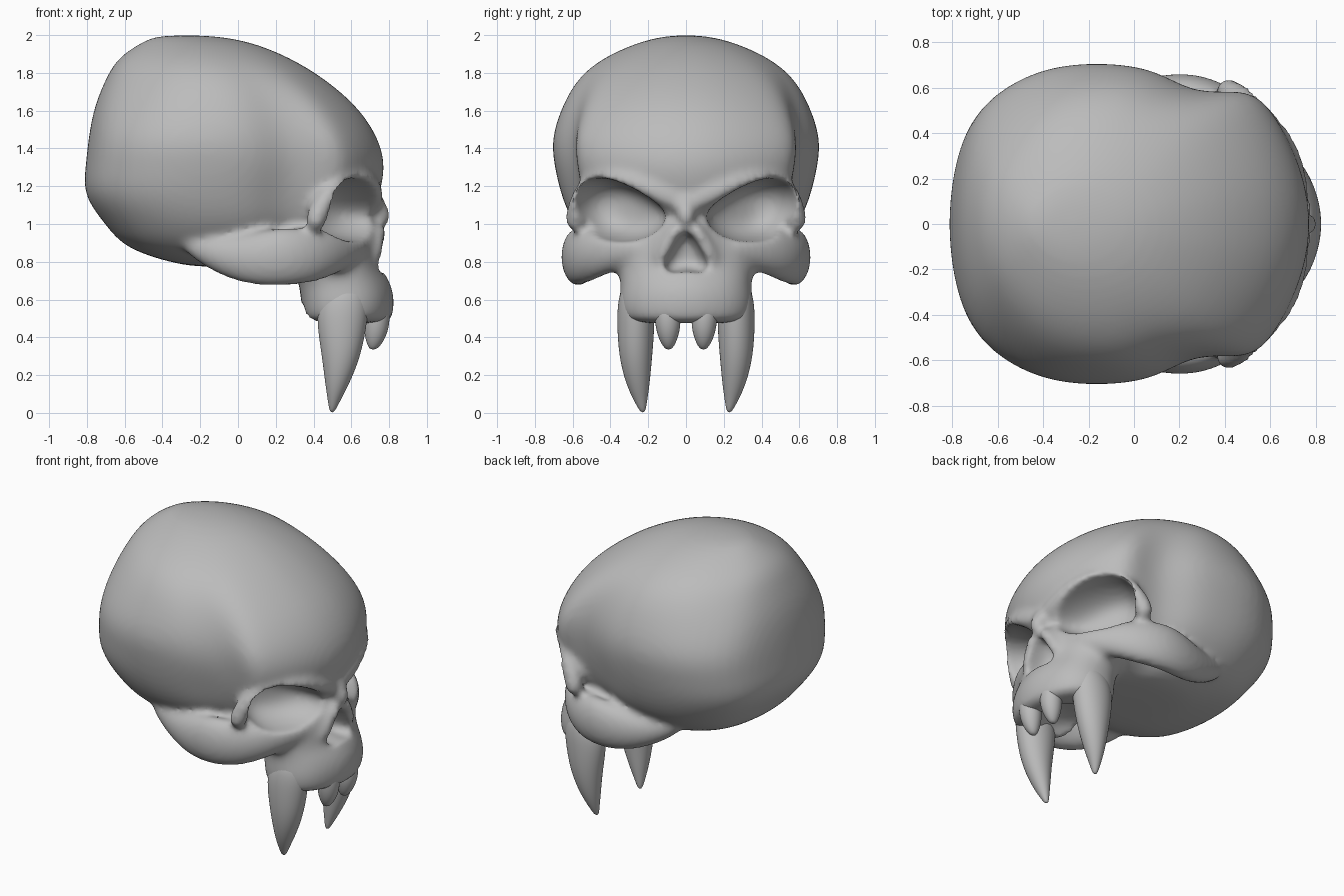
import bpy, bmesh, math
from mathutils import Vector

if "Cube" in bpy.data.objects:
    bpy.data.objects.remove(bpy.data.objects["Cube"])

bone = bpy.data.materials.new("bone_grey")
bone.diffuse_color = (0.5, 0.5, 0.5, 1)
bone.use_nodes = True
bone.node_tree.nodes["Principled BSDF"].inputs["Base Color"].default_value = bone.diffuse_color
UP = Vector((0, 0, 1))
ELLIPSE = [(math.cos(i * math.pi / 6), math.sin(i * math.pi / 6)) for i in range(12)]


def loft(name, rings, subdiv=2):
    """Skin closed rings of equal length, cap both ends and smooth."""
    bm = bmesh.new()
    vs = [[bm.verts.new(p) for p in r] for r in rings]
    n = len(vs[0])
    for a, b in zip(vs, vs[1:]):
        for i in range(n):
            bm.faces.new((a[i], a[(i + 1) % n], b[(i + 1) % n], b[i]))
    bm.faces.new(vs[0])
    bm.faces.new(vs[-1])
    bmesh.ops.recalc_face_normals(bm, faces=bm.faces)
    me = bpy.data.meshes.new(name)
    bm.to_mesh(me)
    bm.free()
    ob = bpy.data.objects.new(name, me)
    bpy.context.collection.objects.link(ob)
    me.materials.append(bone)
    m = ob.modifiers.new("round", 'SUBSURF')
    m.levels = m.render_levels = subdiv
    return bake(ob)


def bake(ob):
    bpy.ops.object.select_all(action='DESELECT')
    ob.select_set(True)
    bpy.context.view_layer.objects.active = ob
    bpy.ops.object.convert(target='MESH')
    return bpy.context.view_layer.objects.active


def level(z, x0, x1, y0, y1, shape=ELLIPSE):
    """Horizontal slice of a shape stretched to the given bounds."""
    return [((x0 + x1) / 2 + u * (x1 - x0) / 2, (y0 + y1) / 2 + v * (y1 - y0) / 2, z)
            for u, v in shape]


def bar(name, path, s):
    """Bone bar along points (x, y, z, side radius, upright radius)."""
    pts = [Vector((p[0], p[1] * s, p[2])) for p in path]
    rings = []
    for i, p in enumerate(path):
        t = (pts[min(i + 1, len(pts) - 1)] - pts[max(i - 1, 0)]).normalized()
        side = t.cross(UP).normalized()
        up = side.cross(t)
        rings.append([pts[i] + side * (u * p[3]) + up * (v * p[4]) for u, v in ELLIPSE])
    return loft(name, rings)


def closed(half):
    return half + [(u, -v) for u, v in reversed(half) if v > 0]


# Cranium: broad forehead and pinched temples low down, oval at the crown
half = [(-1, 0), (-.97, .37), (-.86, .75), (-.5, .99), (-.13, 1.01), (.14, .97),
        (.34, .83), (.52, .82), (.70, .84), (.83, .65), (.93, .42), (1, .15)]
template = closed(half)
parts = []
rings = []
for z, xb, xf, w in [(2.0, -.42, -.16, .08), (1.97, -.50, .06, .24), (1.88, -.645, .28, .45),
                     (1.77, -.705, .46, .585), (1.62, -.77, .64, .665), (1.45, -.80, .75, .715),
                     (1.3, -.815, .785, .695), (1.15, -.83, .75, .66), (1.0, -.71, .70, .60),
                     (.87, -.61, .56, .49), (.79, -.34, .46, .35), (.77, -.2, .40, .22)]:
    k = min(1, max(0, (1.9 - z) / .45))
    shape = []
    for u, v in template:
        r = math.sqrt(max(0, 1 - u * u)) if abs(u) < 1 else abs(v)
        r = math.copysign(r, v) if v else 0
        shape.append((u, r + (v - r) * k))
    rings.append(level(z, xb, xf, -w, w, shape))
parts.append(loft("cranium", rings))

# Muzzle and upper jaw
arch = closed([(-1, .5), (-.7, .88), (-.2, 1), (.3, .95), (.68, .74), (.9, .42), (1, .14)])
parts.append(loft("muzzle", [level(z, xb, xf, -w, w, arch) for z, xb, xf, w in [
    (1.1, .1, .73, .18), (.95, .2, .75, .34), (.84, .25, .745, .40), (.76, .29, .76, .37),
    (.69, .32, .81, .35), (.6, .33, .83, .365), (.51, .34, .82, .355), (.47, .36, .80, .32)]]))

# Nasal bone
parts.append(bar("nasal_bone", [(.70, 0, 1.17, .07, .05), (.745, 0, 1.08, .055, .05),
                                (.78, 0, 1.01, .05, .05), (.77, 0, .95, .045, .04)], 1))
for s in (1, -1):
    # Brow ridge and outer eye rim
    parts.append(bar("brow", [(.72, .0, 1.10, .05, .06), (.72, .15, 1.165, .055, .055),
                              (.68, .33, 1.25, .06, .055), (.54, .52, 1.23, .06, .06),
                              (.42, .58, 1.08, .06, .06), (.40, .59, .96, .06, .06)], s))
    # Cheekbone
    parts.append(bar("cheekbone", [(.68, .18, .88, .05, .06), (.53, .41, .85, .08, .11),
                                   (.40, .53, .83, .09, .15), (.24, .585, .83, .095, .165),
                                   (.06, .56, .81, .09, .145), (-.12, .50, .84, .08, .10),
                                   (-.3, .45, .92, .05, .05)], s))
    # Rim beside the nose opening
    parts.append(bar("nose_rim", [(.76, .035, 1.0, .035, .04), (.735, .10, .90, .04, .04),
                                  (.715, .155, .79, .04, .045), (.73, .12, .72, .04, .04)], s))

# Blend the bones into one skin
bpy.ops.object.select_all(action='DESELECT')
for p in parts:
    p.select_set(True)
bpy.context.view_layer.objects.active = parts[0]
bpy.ops.object.join()
skull = bpy.context.view_layer.objects.active
skull.name = "skull"


def remesh(ob, size):
    m = ob.modifiers.new("blend", 'REMESH')
    m.mode = 'VOXEL'
    m.voxel_size = size
    m.use_smooth_shade = True


remesh(skull, .02)

# Cutters: slanted eye sockets, nose opening, palate hollow
cutters = []
eye = [(.10, 1.04), (.17, 1.12), (.30, 1.21), (.44, 1.25), (.54, 1.20),
       (.575, 1.08), (.51, .94), (.38, .905), (.25, .91), (.15, .96)]
for s in (1, -1):
    rings = []
    for d, k in [(.5, 1.12), (.1, 1.06), (0, 1.03), (-.1, .93), (-.19, .68), (-.22, .3)]:
        ring = []
        for y, z in eye:
            y, z = .35 + (y - .35) * k, 1.07 + (z - 1.07) * k
            ring.append((.75 - .72 * (y - .15) + .9 * d, s * (y + .35 * d), z))
        rings.append(ring)
    cutters.append(loft("eye_cutter", rings))
nose = [(0, .98), (.05, .93), (.10, .84), (.135, .77), (.09, .73), (.03, .745),
        (-.03, .745), (-.09, .73), (-.135, .77), (-.10, .84), (-.05, .93)]
cutters.append(loft("nose_cutter", [[(x, y * k, .82 + (z - .82) * k) for y, z in nose]
                                    for x, k in [(1, 1.05), (.75, 1), (.66, .85), (.61, .5)]]))
cutters.append(loft("palate_cutter", [level(z, .47 - .27 * k, .47 + .25 * k, -.22 * k, .22 * k)
                                      for z, k in [(.35, 1), (.48, 1), (.55, .8), (.58, .4)]]))
for c in cutters:
    c.hide_render = True
    m = skull.modifiers.new("carve", 'BOOLEAN')
    m.operation = 'DIFFERENCE'
    m.solver = 'EXACT'
    m.object = c
remesh(skull, .018)
m = skull.modifiers.new("soften", 'SMOOTH')
m.factor = .5
m.iterations = 7
skull = bake(skull)
for c in cutters:
    bpy.data.objects.remove(c)
skull.data.materials.clear()
skull.data.materials.append(bone)
skull.data.polygons.foreach_set("material_index", [0] * len(skull.data.polygons))

# Teeth: curved fangs and small incisors
teeth = {
    "fang": [(.70, .50, .66, .20, .33), (.60, .42, .70, .17, .365), (.48, .41, .69, .16, .37),
             (.3, .44, .655, .175, .36), (.15, .46, .59, .19, .32), (.06, .475, .54, .205, .275),
             (.0, .485, .51, .215, .24)],
    "incisor": [(.60, .68, .80, .04, .17), (.48, .66, .81, .02, .17), (.40, .67, .785, .04, .15),
                (.355, .685, .755, .06, .125), (.335, .70, .73, .08, .105)],
}
solid = [skull]
for name, slices in teeth.items():
    for s, tag in ((1, "_left"), (-1, "_right")):
        solid.append(loft(name + tag, [level(z, a, b, s * c, s * d) for z, a, b, c, d in slices]))

for ob in solid:
    bpy.ops.object.select_all(action='DESELECT')
    ob.select_set(True)
    bpy.context.view_layer.objects.active = ob
    bpy.ops.object.shade_smooth_by_angle(angle=math.radians(50))
